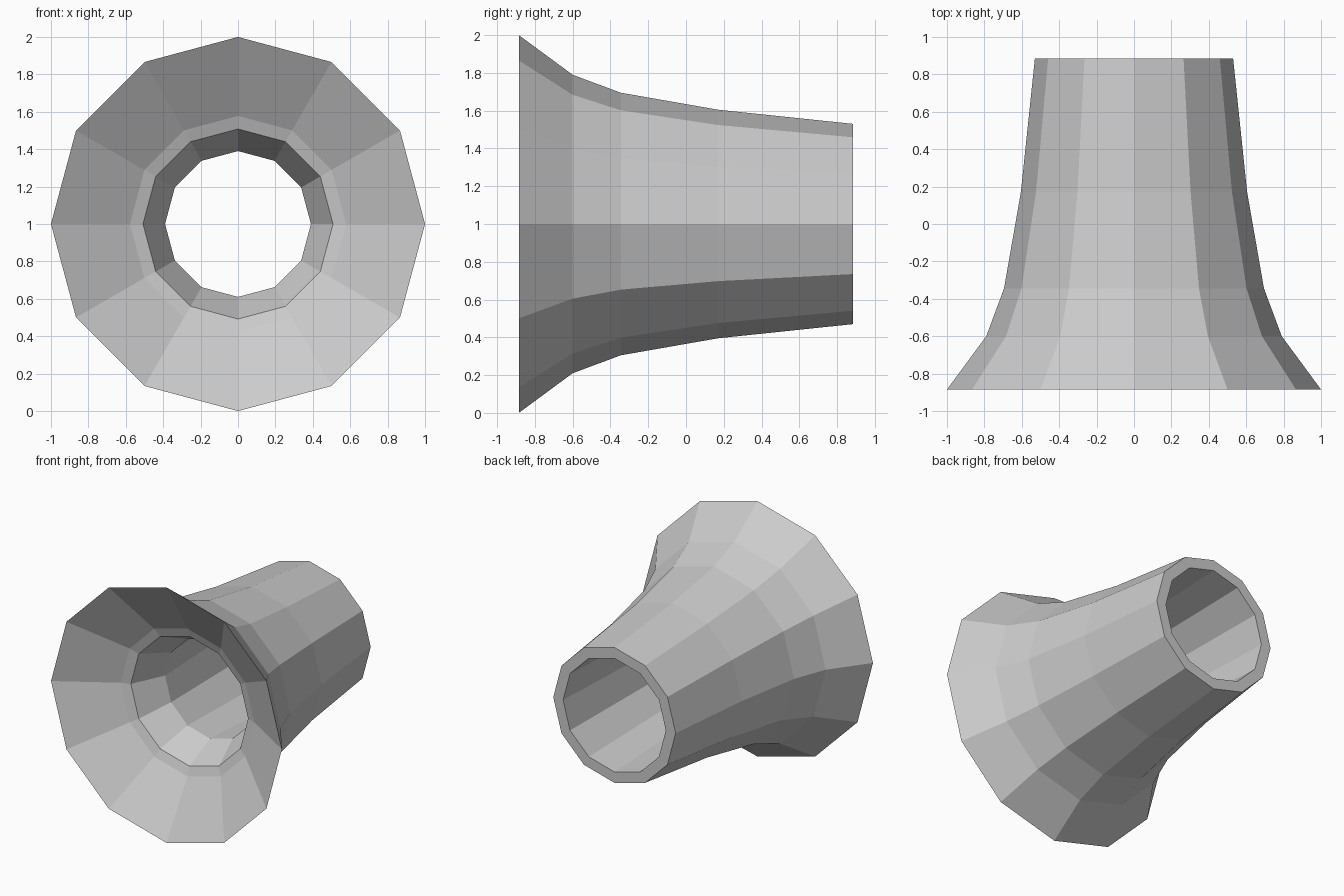
import bpy, bmesh
from math import sin, cos, pi

if "Cube" in bpy.data.objects:
    bpy.data.objects.remove(bpy.data.objects["Cube"])

SIDES = 12
CENTRE_Z = 1.0

# closed wall section as (y, radius): outside front to back, then bore back to front
SECTION = [
    (-0.885, 1.0), (-0.60, 0.79), (-0.345, 0.695), (0.17, 0.605), (0.885, 0.53),
    (0.885, 0.445), (-0.345, 0.39), (-0.60, 0.508), (-0.625, 0.578),
]


def revolve_y(name, section, sides):
    """Spin a closed section around the y axis into a flat-shaded object."""
    bm = bmesh.new()
    rings = []
    for y, r in section:
        rings.append([bm.verts.new((r * cos(2 * pi * k / sides), y,
                                    CENTRE_Z + r * sin(2 * pi * k / sides)))
                      for k in range(sides)])
    for i, a in enumerate(rings):
        b = rings[(i + 1) % len(rings)]
        for k in range(sides):
            n = (k + 1) % sides
            bm.faces.new((a[k], a[n], b[n], b[k]))
    bmesh.ops.recalc_face_normals(bm, faces=bm.faces)
    mesh = bpy.data.meshes.new(name)
    bm.to_mesh(mesh)
    bm.free()
    obj = bpy.data.objects.new(name, mesh)
    bpy.context.collection.objects.link(obj)
    return obj


# flared nozzle with a sharp front lip and a narrowed throat
revolve_y("flared_nozzle", SECTION, SIDES)
